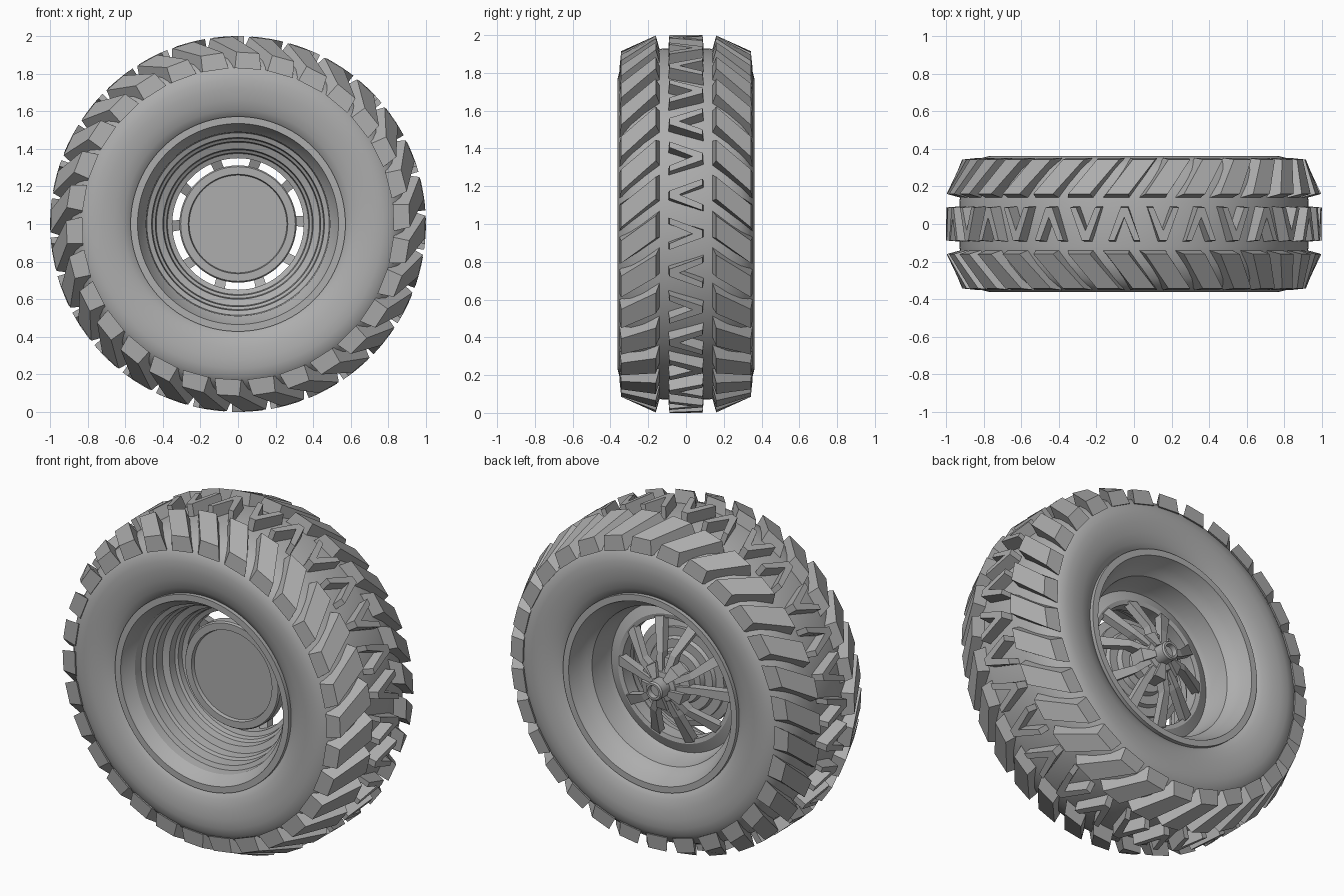
import bpy, bmesh, math
from math import radians, pi

cube = bpy.data.objects.get("Cube")
if cube:
    bpy.data.objects.remove(cube)

GREY = (0.42, 0.42, 0.42, 1.0)
mat = bpy.data.materials.new("mid grey")
mat.use_nodes = True
mat.diffuse_color = GREY
mat.node_tree.nodes["Principled BSDF"].inputs["Base Color"].default_value = GREY


def polar(r, y, a):
    """Point at radius r and angle a around the axle, at depth y."""
    return (r * math.cos(a), y, 1 + r * math.sin(a))


def finish(bm, name, smooth=False):
    bmesh.ops.recalc_face_normals(bm, faces=bm.faces)
    mesh = bpy.data.meshes.new(name)
    bm.to_mesh(mesh)
    bm.free()
    obj = bpy.data.objects.new(name, mesh)
    bpy.context.collection.objects.link(obj)
    mesh.materials.append(mat)
    if smooth:
        bpy.ops.object.select_all(action="DESELECT")
        obj.select_set(True)
        bpy.context.view_layer.objects.active = obj
        bpy.ops.object.shade_smooth_by_angle(angle=radians(30))
    return obj


def lathe(name, profile, steps=96):
    """Revolve a closed (radius, depth) profile around the axle."""
    bm = bmesh.new()
    rings = [[bm.verts.new(polar(r, y, 2 * pi * i / steps)) for r, y in profile]
             for i in range(steps)]
    n = len(profile)
    for i in range(steps):
        a, b = rings[i], rings[(i + 1) % steps]
        for j in range(n):
            k = (j + 1) % n
            bm.faces.new((a[j], a[k], b[k], b[j]))
    bmesh.ops.remove_doubles(bm, verts=bm.verts, dist=1e-5)
    return finish(bm, name, True)


def loft(bm, a, b):
    """Solid between two matching closed loops of points."""
    va, vb = [bm.verts.new(p) for p in a], [bm.verts.new(p) for p in b]
    bm.faces.new(va)
    bm.faces.new(vb)
    for j in range(len(va)):
        k = (j + 1) % len(va)
        bm.faces.new((va[j], va[k], vb[k], vb[j]))


def beam(bm, start, end, w0, w1, h0, h1):
    """Tapered bar between two (radius, depth, angle) stations; h goes inward."""
    def section(station, w, h):
        r, y, a = station
        d = w / 2 / r
        return [polar(r, y, a - d), polar(r, y, a + d),
                polar(r, y - h, a + d), polar(r, y - h, a - d)]
    loft(bm, section(start, w0, h0), section(end, w1, h1))


# Tyre carcass: half section mirrored across the middle
half = [(0.55, 0.29), (0.575, 0.32), (0.61, 0.34), (0.66, 0.355), (0.72, 0.363),
        (0.77, 0.362), (0.81, 0.352), (0.845, 0.33), (0.88, 0.29), (0.91, 0.22),
        (0.93, 0.12)]
lathe("tyre_carcass", half + [(r, -y) for r, y in reversed(half)], 128)

# Shoulder lugs: slanted tapered blocks on both edges of the tread
LUGS = 30
section = [(0.13, 0.89, 0.075), (0.16, 0.998, 0.06),
           (0.343, 0.915, 0.06), (0.352, 0.83, 0.07)]
for side, label in ((-1, "front"), (1, "back")):
    bm = bmesh.new()
    for i in range(LUGS):
        base = radians(86.6) + 2 * pi * i / LUGS
        edges = []
        for s in (-1, 1):
            edges.append([polar(r, side * y,
                                base + (0.345 - y) * 0.8 + s * w / r)
                          for y, r, w in section])
        loft(bm, *edges)
    finish(bm, label + "_shoulder_lugs")

# Centre tread: raised V ribs pointing alternately to front and back
bm = bmesh.new()
for i in range(LUGS):
    a = radians(93) + 2 * pi * i / LUGS
    tip = -1 if i % 2 else 1
    outline = [(-0.085, -0.088), (-0.052, -0.088), (0, 0.035), (0.052, -0.088),
               (0.085, -0.088), (0.02, 0.088), (-0.02, 0.088)]
    rings = [[polar(r, tip * y * f, a + t) for t, y in outline]
             for r, f in ((0.915, 1.08), (1.0, 1.0))]
    loft(bm, *rings)
finish(bm, "centre_tread_ribs")

# Rim: stepped barrel, deep from the back
lathe("rim_barrel", [
    (0.572, -0.29), (0.572, -0.34), (0.535, -0.34), (0.53, -0.325),
    (0.49, -0.27), (0.485, -0.22), (0.46, -0.21), (0.455, -0.15),
    (0.44, -0.14), (0.435, -0.09), (0.40, -0.075), (0.395, -0.03),
    (0.38, -0.02), (0.375, 0.01), (0.35, 0.02), (0.35, 0.10),
    (0.375, 0.105), (0.435, 0.08), (0.45, 0.11), (0.465, 0.22),
    (0.49, 0.245), (0.51, 0.28), (0.53, 0.325), (0.535, 0.34),
    (0.572, 0.34), (0.572, 0.29), (0.53, 0.25), (0.53, -0.25)])

# Brake drum with stepped rings on its back
lathe("brake_drum", [
    (0, -0.04), (0.26, -0.04), (0.265, -0.06), (0.305, -0.06), (0.312, -0.05),
    (0.312, 0.0), (0.27, 0.01), (0.27, 0.03), (0.22, 0.03), (0.21, 0.05),
    (0.16, 0.05), (0.15, 0.08), (0, 0.08)], 64)

# Hub with a hollow cap
lathe("hub", [
    (0, 0.07), (0.10, 0.07), (0.10, 0.20), (0.085, 0.225), (0.055, 0.23),
    (0.055, 0.30), (0.048, 0.31), (0.036, 0.31), (0.034, 0.28), (0, 0.28)], 40)

# Five forked spokes sloping from the hub out to the barrel
bm = bmesh.new()
for i in range(5):
    a = radians(20) + 2 * pi * i / 5
    for s in (-1, 1):
        knee = (0.19, 0.195, a + s * radians(13))
        beam(bm, (0.07, 0.225, a + s * radians(18)), knee, 0.04, 0.04, 0.06, 0.05)
        beam(bm, knee, (0.365, 0.11, a + s * radians(18)), 0.04, 0.06, 0.05, 0.05)
    beam(bm, (0.06, 0.205, a), (0.16, 0.185, a), 0.04, 0.07, 0.06, 0.05)
finish(bm, "spokes")

# Raised clamps between the spokes around the hub
bm = bmesh.new()
for i in range(5):
    a = radians(56) + 2 * pi * i / 5
    beam(bm, (0.06, 0.25, a), (0.14, 0.225, a), 0.035, 0.075, 0.08, 0.09)
finish(bm, "hub_clamps")
